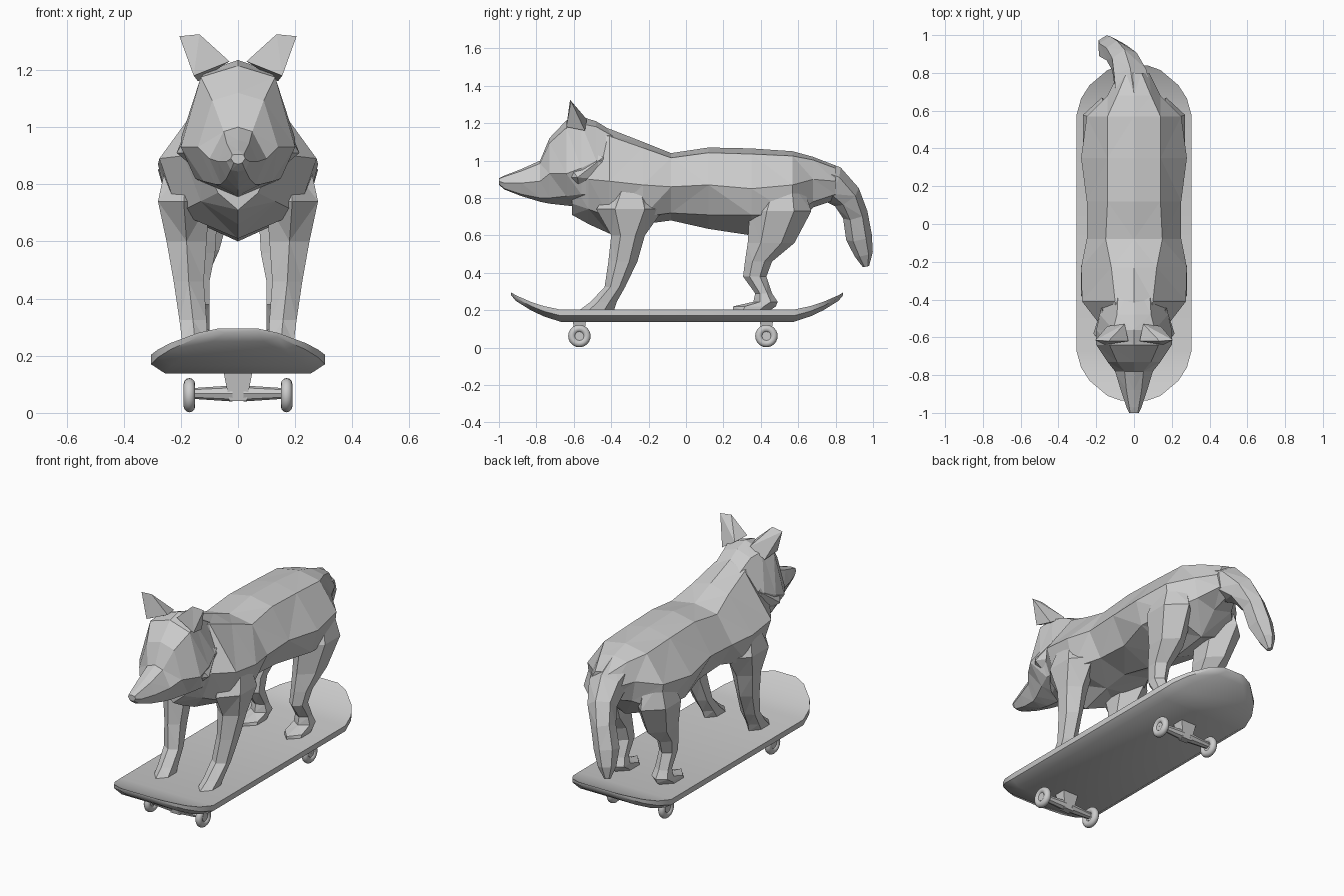
import bpy
import bmesh
import math
from mathutils import Vector, Quaternion

cube = bpy.data.objects.get("Cube")
if cube:
    bpy.data.objects.remove(cube, do_unlink=True)

grey = bpy.data.materials.new("plain_grey")
grey.use_nodes = True
colour = (0.6, 0.6, 0.6, 1)
grey.diffuse_color = colour
grey.node_tree.nodes["Principled BSDF"].inputs["Base Color"].default_value = colour


def finish(name, bm, smooth=False):
    """Turn a bmesh into a named object with the shared material."""
    bmesh.ops.recalc_face_normals(bm, faces=bm.faces[:])
    mesh = bpy.data.meshes.new(name)
    bm.to_mesh(mesh)
    bm.free()
    mesh.materials.append(grey)
    obj = bpy.data.objects.new(name, mesh)
    bpy.context.collection.objects.link(obj)
    if smooth:
        bpy.ops.object.select_all(action="DESELECT")
        obj.select_set(True)
        bpy.context.view_layer.objects.active = obj
        bpy.ops.object.shade_smooth_by_angle(angle=math.radians(40))
    return obj


def loft(name, rings, closed=False, smooth=False, facet=True):
    """Skin a list of equal-sized point rings; cap the ends unless closed."""
    bm = bmesh.new()
    rows = [[bm.verts.new(p) for p in ring] for ring in rings]
    count = len(rows[0])
    pairs = list(zip(rows, rows[1:]))
    if closed:
        pairs.append((rows[-1], rows[0]))
    for a, b in pairs:
        for i in range(count):
            j = (i + 1) % count
            bm.faces.new((a[i], a[j], b[j], b[i]))
    if not closed:
        bm.faces.new(rows[0])
        bm.faces.new(rows[-1])
    if facet:
        bmesh.ops.triangulate(bm, faces=bm.faces[:])
    return finish(name, bm, smooth)


def hull(name, points):
    bm = bmesh.new()
    for p in points:
        bm.verts.new(p)
    bmesh.ops.convex_hull(bm, input=bm.verts[:])
    return finish(name, bm)


def trunk_ring(y, top, tw, w, wz, bw, bz, bottom):
    """Symmetric eight-point cross-section in an upright plane."""
    half = [(tw, top - (top - wz) * 0.14), (w, wz), (bw, bz)]
    ring = [(0, top)] + half + [(0, bottom)] + [(-x, z) for x, z in reversed(half)]
    return [(x, y, z) for x, z in ring]


def leg_ring(side, z, y0, y1, x0, x1):
    """Six-point level cross-section with front and back ridges."""
    xm, dy = (x0 + x1) / 2, (y1 - y0) * 0.28
    ring = [(xm, y0), (x1, y0 + dy), (x1, y1 - dy), (xm, y1), (x0, y1 - dy), (x0, y0 + dy)]
    return [(side * x, y, z) for x, y in ring]


# Torso: rump to chest
torso = [
    (0.80, 0.97, 0.04, 0.08, 0.89, 0.06, 0.82, 0.79),
    (0.68, 1.02, 0.09, 0.14, 0.90, 0.12, 0.78, 0.75),
    (0.57, 1.05, 0.14, 0.25, 0.87, 0.23, 0.71, 0.63),
    (0.35, 1.065, 0.14, 0.28, 0.85, 0.24, 0.71, 0.60),
    (0.12, 1.07, 0.14, 0.25, 0.87, 0.17, 0.71, 0.635),
    (-0.08, 1.04, 0.15, 0.25, 0.86, 0.17, 0.72, 0.68),
    (-0.23, 1.10, 0.12, 0.28, 0.87, 0.24, 0.70, 0.66),
    (-0.41, 1.17, 0.10, 0.275, 0.89, 0.21, 0.70, 0.61),
    (-0.52, 1.19, 0.08, 0.19, 0.90, 0.13, 0.74, 0.66),
    (-0.61, 1.11, 0.06, 0.12, 0.88, 0.07, 0.77, 0.71),
]
loft("torso", [trunk_ring(*s) for s in torso])

# Head: neck to snout
head = [
    (-0.30, 1.10, 0.08, 0.15, 0.95, 0.12, 0.82, 0.78),
    (-0.48, 1.21, 0.09, 0.18, 1.00, 0.15, 0.82, 0.75),
    (-0.56, 1.235, 0.11, 0.20, 0.96, 0.15, 0.82, 0.75),
    (-0.64, 1.215, 0.13, 0.20, 0.93, 0.12, 0.81, 0.76),
    (-0.73, 1.12, 0.09, 0.14, 0.93, 0.08, 0.80, 0.77),
    (-0.78, 1.00, 0.05, 0.10, 0.89, 0.06, 0.80, 0.78),
    (-0.88, 0.955, 0.04, 0.07, 0.88, 0.04, 0.82, 0.81),
    (-0.97, 0.92, 0.025, 0.04, 0.88, 0.025, 0.85, 0.845),
    (-1.0, 0.905, 0.02, 0.025, 0.89, 0.015, 0.875, 0.87),
]
loft("head", [trunk_ring(*s) for s in head])

front_leg = [
    (0.88, -0.38, -0.20, 0.10, 0.25),
    (0.74, -0.48, -0.12, 0.10, 0.28),
    (0.60, -0.40, -0.22, 0.11, 0.25),
    (0.46, -0.415, -0.26, 0.12, 0.225),
    (0.325, -0.435, -0.325, 0.11, 0.205),
    (0.245, -0.51, -0.37, 0.105, 0.195),
    (0.20, -0.57, -0.385, 0.10, 0.19),
]
hind_leg = [
    (0.88, 0.42, 0.62, 0.08, 0.23),
    (0.73, 0.34, 0.67, 0.07, 0.27),
    (0.56, 0.33, 0.58, 0.08, 0.23),
    (0.46, 0.315, 0.46, 0.10, 0.20),
    (0.38, 0.305, 0.43, 0.10, 0.185),
    (0.29, 0.37, 0.46, 0.10, 0.185),
    (0.245, 0.36, 0.49, 0.09, 0.195),
    (0.22, 0.25, 0.48, 0.09, 0.20),
    (0.20, 0.25, 0.45, 0.09, 0.20),
]
for label, s in (("left", 1), ("right", -1)):
    loft(label + "_front_leg", [leg_ring(s, *r) for r in front_leg])
    loft(label + "_hind_leg", [leg_ring(s, *r) for r in hind_leg])
    # Ears flare outward to a blunt tip
    hull(label + "_ear", [(s * x, y, z) for x, y, z in (
        (0.03, -0.62, 1.23), (0.155, -0.64, 1.18), (0.14, -0.54, 1.16),
        (0.05, -0.53, 1.22), (0.135, -0.62, 1.325), (0.205, -0.615, 1.318))])
    # Cheek fur sweeps back into the neck
    hull(label + "_cheek_fur", [(s * x, y, z) for x, y, z in (
        (0.11, -0.70, 1.08), (0.10, -0.73, 0.91), (0.215, -0.58, 0.91),
        (0.12, -0.57, 0.83), (0.17, -0.44, 1.02), (0.15, -0.46, 0.90))])

# Tail: swings toward the right side, then hangs
tail = [
    (0, 0.66, 0.91, 0.11), (-0.02, 0.78, 0.875, 0.10), (-0.05, 0.86, 0.805, 0.08),
    (-0.09, 0.905, 0.71, 0.068), (-0.125, 0.925, 0.59, 0.07), (-0.145, 0.95, 0.50, 0.05),
    (-0.155, 0.962, 0.435, 0.018)]
centres = [Vector(t[:3]) for t in tail]
rings = []
for i, c in enumerate(centres):
    along = (centres[min(i + 1, len(tail) - 1)] - centres[max(i - 1, 0)]).normalized()
    spoke = along.cross(Vector((1, 0, 0))).normalized() * tail[i][3]
    rings.append([c + Quaternion(along, math.tau * k / 6) @ spoke for k in range(6)])
loft("tail", rings)


# Skateboard deck with raised, rounded ends
def deck_ring(y, w, top, thick):
    inset = min(0.05, w * 0.4)
    half = [(w, top), (w, top - thick * 0.5), (w - inset, top - thick)]
    ring = half + [(-x, z) for x, z in reversed(half)]
    return [(x, y, z) for x, z in ring]


end = [(0.265, 0.07, 0.295, 0.015), (0.24, 0.14, 0.28, 0.03), (0.16, 0.235, 0.245, 0.045),
       (0.09, 0.28, 0.222, 0.055), (0, 0.305, 0.203, 0.065)]
front = [deck_ring(-0.67 - e, w, z, t) for e, w, z, t in end]
back = [deck_ring(0.575 + e, w, z, t) for e, w, z, t in reversed(end)]
loft("deck", front + back, smooth=True, facet=False)


def lathe(name, profile, x, y, z, steps=24):
    """Spin (offset, radius) pairs around an axis along x."""
    rings = []
    for k in range(steps):
        a = math.tau * k / steps
        rings.append([(x + o, y + r * math.cos(a), z + r * math.sin(a)) for o, r in profile])
    return loft(name, rings, closed=True, smooth=True, facet=False)


# Trucks and wheels
tyre = [(0.02 * math.cos(math.tau * k / 12), 0.04 + 0.02 * math.sin(math.tau * k / 12))
        for k in range(12)]
hub = [(-0.012, 0.001), (-0.012, 0.024), (0.012, 0.024), (0.012, 0.001)]
for label, y in (("front", -0.57), ("back", 0.43)):
    hull(label + "_truck", [(sx * w, y + sy * d, z) for w, d, z in (
        (0.05, 0.035, 0.14), (0.035, 0.025, 0.085), (0.03, 0.02, 0.042))
        for sx in (-1, 1) for sy in (-1, 1)])
    for side, s in (("left", 1), ("right", -1)):
        arm = [(0, 0.001), (0, 0.028), (s * 0.15, 0.018), (s * 0.15, 0.001)]
        lathe(f"{label}_{side}_axle", arm, s * 0.02, y, 0.068, 8)
        lathe(f"{label}_{side}_wheel", tyre, s * 0.17, y, 0.062)
        lathe(f"{label}_{side}_hub", hub, s * 0.17, y, 0.062, 12)
